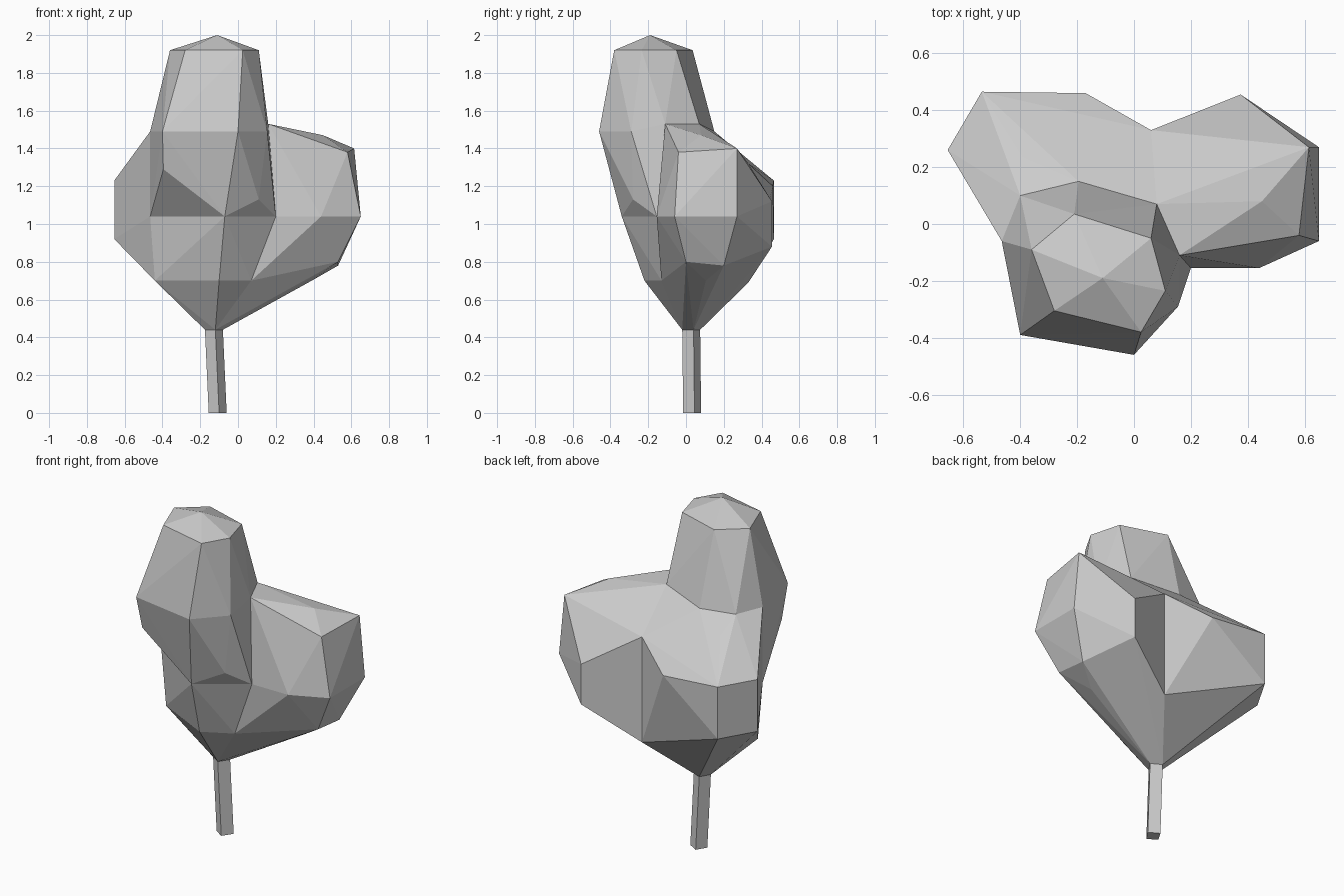
import bpy
import bmesh
from mathutils import Vector

# Remove the default object
default_cube = bpy.data.objects.get("Cube")
if default_cube is not None:
    bpy.data.objects.remove(default_cube, do_unlink=True)


def make_material(name, colour):
    material = bpy.data.materials.new(name)
    material.use_nodes = True
    material.diffuse_color = colour
    shader = material.node_tree.nodes["Principled BSDF"]
    shader.inputs["Base Color"].default_value = colour
    return material


grey = make_material("plain grey", (0.6, 0.6, 0.6, 1))


def faceted_hull(name, points):
    """Wrap a few corner points in one flat-faced convex volume."""
    mesh = bpy.data.meshes.new(name)
    bm = bmesh.new()
    for point in points:
        bm.verts.new(Vector(point))
    hull = bmesh.ops.convex_hull(bm, input=bm.verts)
    loose = set(hull["geom_interior"]) | set(hull["geom_unused"])
    loose_verts = [item for item in loose if isinstance(item, bmesh.types.BMVert)]
    bmesh.ops.delete(bm, geom=loose_verts, context="VERTS")
    bmesh.ops.recalc_face_normals(bm, faces=bm.faces)
    bm.to_mesh(mesh)
    bm.free()
    mesh.materials.append(grey)
    part = bpy.data.objects.new(name, mesh)
    bpy.context.collection.objects.link(part)
    return part


def ring(height, *corners):
    """Lift plan corners to one height."""
    return [(x, y, height) for x, y in corners]


# Trunk: a turned square post with a slight lean
post = [(-0.1, -0.015), (-0.06, 0.045), (-0.12, 0.08), (-0.155, 0.02)]
lean = Vector((-0.02, -0.005))
trunk_foot = ring(0, *post)
trunk_head = ring(0.44, *[Vector(corner) + lean for corner in post])
faceted_hull("trunk", trunk_foot + trunk_head)

# Corners where neighbouring foliage masses meet
front_notch = (0.2, -0.155, 1.04)
front_keel = (-0.07, -0.34, 1.04)
side_notch = (-0.465, -0.06, 1.04)
shoulder = (0.16, -0.11, 1.53)
back_shoulder = (0.08, 0.07, 1.53)
side_shoulder = (-0.465, -0.06, 1.49)
low_front = (0.07, -0.13, 0.7)
low_side = (-0.44, -0.05, 0.7)
valley = [(0.06, 0.33, height) for height in (1.32, 1.02, 0.69)]
tower_back = ring(1.49, (-0.4, 0.1), (-0.195, 0.15))

# Tall crown with a shallow pointed cap
cap = [(-0.11, -0.19, 2)] + ring(
    1.92,
    (-0.36, -0.09), (-0.21, 0.035), (0.06, -0.05),
    (0.11, -0.235), (0.025, -0.38), (-0.28, -0.305),
)
crown_belt = ring(1.49, (-0.4, -0.39), (0, -0.46), (0.155, -0.29)) + tower_back
crown_foot = [(-0.395, -0.34, 1.29), (0.11, -0.28, 1.13)]
faceted_hull(
    "tall_crown",
    cap + crown_belt + crown_foot
    + [shoulder, back_shoulder, side_shoulder, front_notch, front_keel, side_notch],
)

# Lower foliage tapering down to the trunk
faceted_hull(
    "lower_foliage",
    trunk_head + valley[1:]
    + [front_notch, front_keel, side_notch, low_front, low_side, (-0.1, -0.22, 0.7)],
)

# Foliage lobe on the left
left_top = [(0.45, 0.08, 1.47), (0.58, -0.04, 1.38), (0.615, 0.27, 1.4)]
left_belt = ring(1.04, (0.65, -0.06), (0.65, 0.27), (0.44, -0.155))
left_back = [(0.375, 0.455, height) for height in (1.12, 0.88)]
left_base = [(0.53, 0, 0.8), (0.53, 0.2, 0.78), (0.39, 0.105, 0.7)]
faceted_hull(
    "left_lobe",
    left_top + left_belt + left_back + left_base + valley + trunk_head
    + [shoulder, back_shoulder, front_notch, low_front],
)

# Foliage lobe on the right and towards the back
right_outer = [(-0.655, 0.26), (-0.535, 0.465)]
right_walls = ring(1.23, *right_outer) + ring(0.92, *right_outer)
right_top = [(-0.39, 0.235, 1.41), (-0.17, 0.46, 1.2)]
faceted_hull(
    "right_lobe",
    right_walls + right_top + tower_back + valley + trunk_head
    + [side_shoulder, back_shoulder, side_notch, low_side, (-0.17, 0.22, 0.61)],
)
